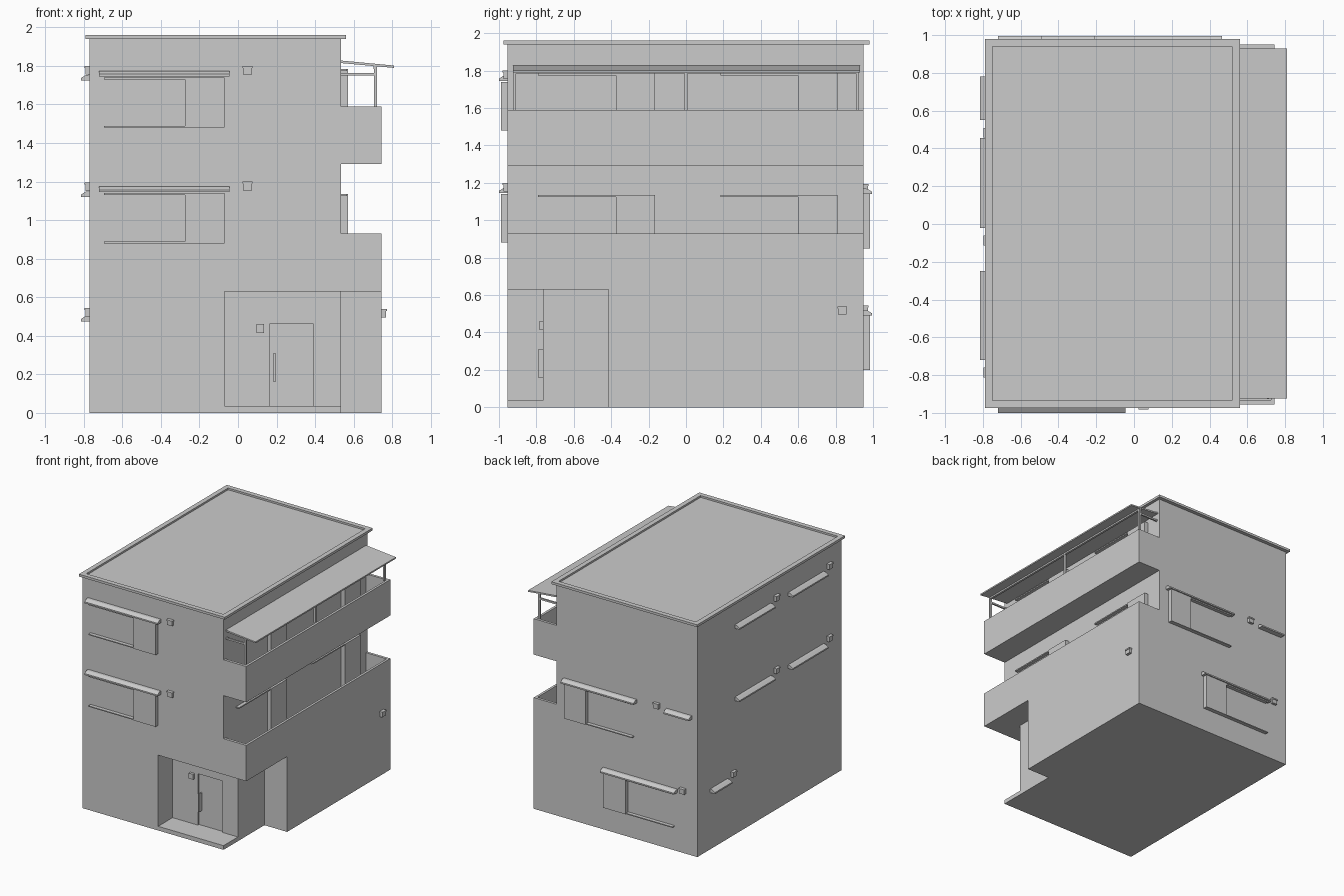
import bpy, bmesh
from mathutils import Vector

if "Cube" in bpy.data.objects:
    bpy.data.objects.remove(bpy.data.objects["Cube"])

# wall frames: (u along wall, d outwards, z) -> world
WALLS = {
    "front":   lambda u, d, z: (u, -0.955 - d, z),
    "back":    lambda u, d, z: (u, 0.95 + d, z),
    "left":    lambda u, d, z: (-0.77 - d, u, z),
    "right":   lambda u, d, z: (0.745 + d, u, z),
    "balcony": lambda u, d, z: (0.535 + d, u, z),
    "entry":   lambda u, d, z: (u, -0.765 - d, z),
}


def prism(name, wall, u0, u1, profile):
    """Extrude a (d, z) profile along a wall from u0 to u1."""
    f = WALLS[wall]
    bm = bmesh.new()
    a = [bm.verts.new(f(u0, d, z)) for d, z in profile]
    b = [bm.verts.new(f(u1, d, z)) for d, z in profile]
    n = len(profile)
    bm.faces.new(a)
    bm.faces.new(b[::-1])
    for i in range(n):
        j = (i + 1) % n
        bm.faces.new((a[i], b[i], b[j], a[j]))
    bmesh.ops.recalc_face_normals(bm, faces=bm.faces)
    me = bpy.data.meshes.new(name)
    bm.to_mesh(me)
    bm.free()
    ob = bpy.data.objects.new(name, me)
    bpy.context.collection.objects.link(ob)
    return ob


def slab(name, wall, u0, u1, d0, d1, z0, z1):
    return prism(name, wall, u0, u1, [(d0, z0), (d1, z0), (d1, z1), (d0, z1)])


def box(name, x0, x1, y0, y1, z0, z1):
    return slab(name, "right", y0, y1, x0 - 0.745, x1 - 0.745, z0, z1)


def carve(ob, *dims):
    """Cut a box out of an object and apply it."""
    c = box("cutter", *dims)
    c.hide_render = True
    m = ob.modifiers.new("cut", 'BOOLEAN')
    m.operation, m.solver, m.object = 'DIFFERENCE', 'EXACT', c
    bpy.context.view_layer.objects.active = ob
    bpy.ops.object.modifier_apply(modifier=m.name)
    bpy.data.objects.remove(c)


def hood(wall, u0, u1, b):
    prism("window_hood", wall, u0, u1,
          [(0, b), (0.045, b), (0.045, b + 0.012), (0.02, b + 0.028), (0, b + 0.03)])


def vent(wall, u, b):
    slab("vent_box", wall, u - 0.023, u + 0.023, 0, 0.022, b, b + 0.034)
    slab("vent_cap", wall, u - 0.026, u + 0.026, 0, 0.027, b + 0.034, b + 0.045)


def window(wall, shutter, glass, z0, z1):
    """Shutter case beside a window with thin sill and head rails."""
    slab("shutter_case", wall, *shutter, 0, 0.035, z0, z1)
    slab("window_sill", wall, *glass, 0, 0.03, z0, z0 + 0.008)
    slab("window_head", wall, *glass, 0, 0.03, z1 - 0.01, z1)


# main body, carved from one block
body = box("house_body", -0.77, 0.745, -0.955, 0.95, 0, 1.94)
carve(body, 0.535, 1, -1.2, 1.2, 1.59, 2.2)            # above upper balcony
carve(body, 0.535, 1, -1.2, 1.2, 0.93, 1.29)           # between balconies
for z0, z1 in ((0.67, 1.0), (1.33, 1.7)):              # balcony wells
    carve(body, 0.535, 0.725, -0.932, 0.928, z0, z1)
carve(body, -0.07, 0.535, -1.2, -0.765, 0.035, 0.63)   # porch
carve(body, 0.535, 1, -1.2, -0.415, -0.1, 0.63)        # side recess
carve(body, 0.165, 0.39, -0.8, -0.75, 0.035, 0.465)    # door opening

# roof cap with shallow well
cap = box("roof_cap", -0.79, 0.56, -0.975, 0.98, 1.94, 1.96)
carve(cap, -0.75, 0.52, -0.935, 0.94, 1.945, 2.1)

# entrance fittings
slab("door_handle", "entry", 0.184, 0.194, -0.015, 0.025, 0.16, 0.31)
slab("letter_box", "entry", 0.095, 0.135, 0, 0.022, 0.415, 0.46)

# front windows
for z in (0.88, 1.48):
    window("front", (-0.275, -0.07), (-0.695, -0.275), z, z + 0.26)
    hood("front", -0.72, -0.045, z + 0.265)
    vent("front", 0.05, z + 0.275)

# rear windows
window("back", (0.24, 0.44), (-0.185, 0.24), 0.85, 1.14)
hood("back", -0.21, 0.465, 1.14)
hood("back", -0.72, -0.487, 1.14)
vent("back", -0.40, 1.15)
window("back", (-0.13, 0.077), (-0.56, -0.13), 0.2, 0.49)
hood("back", -0.585, 0.1, 0.49)
vent("back", -0.64, 0.5)

# left side hoods and vents
for b in (1.12, 1.725):
    for u0, u1 in ((-0.02, 0.455), (-0.72, -0.25)):
        hood("left", u0, u1, b)
        vent("left", u0 - 0.067, b + 0.03)
hood("left", 0.55, 0.78, 0.475)
vent("left", 0.483, 0.5)
vent("right", 0.835, 0.495)

# balcony windows
for z0, z1 in ((0.69, 1.135), (1.345, 1.785)):
    window("balcony", (-0.375, -0.165), (-0.79, -0.375), z0, z1)
    window("balcony", (0.6, 0.81), (0.185, 0.6), z0, z1)

# sloping canopy on posts over the upper balcony
prism("canopy", "balcony", -0.925, 0.93,
      [(0, 1.815), (0.275, 1.79), (0.275, 1.802), (0, 1.828)])
for y in (-0.918, 0, 0.918):
    box("canopy_post", 0.705, 0.721, y - 0.008, y + 0.008, 1.585, 1.8)
for y in (-0.918, 0.918):
    box("canopy_side_rail", 0.535, 0.706, y - 0.007, y + 0.007, 1.75, 1.764)
box("canopy_beam", 0.704, 0.722, -0.926, 0.926, 1.785, 1.803)
